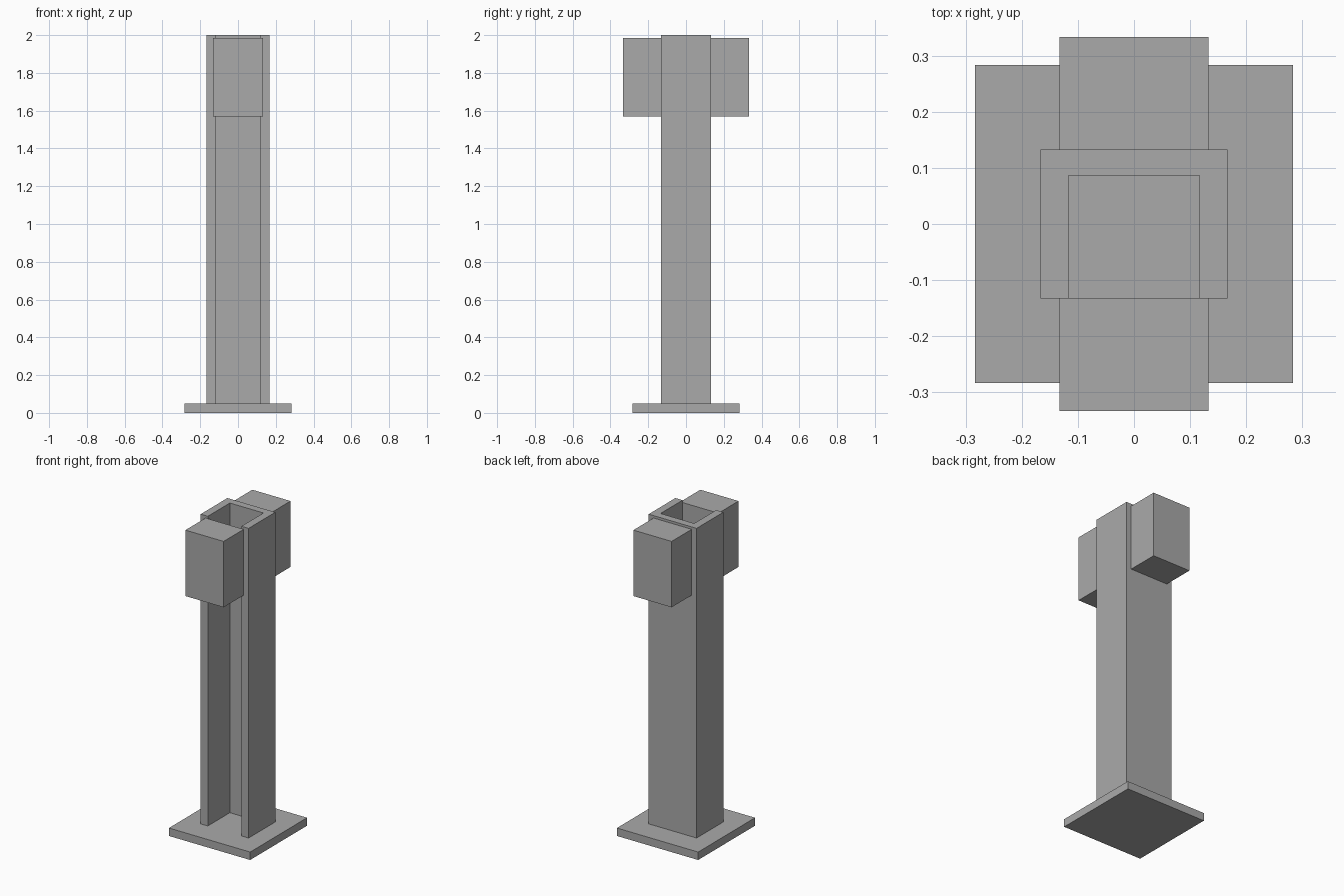
import bpy
import bmesh

# Remove the default object
cube = bpy.data.objects.get("Cube")
if cube:
    bpy.data.objects.remove(cube, do_unlink=True)

# Single flat material
GREY = (0.4, 0.4, 0.4, 1)
grey = bpy.data.materials.new("plain grey")
grey.use_nodes = True
grey.diffuse_color = GREY
grey.node_tree.nodes["Principled BSDF"].inputs["Base Color"].default_value = GREY


def prism(name, outline, bottom, top):
    """Extrude a plan outline upwards into a solid."""
    bm = bmesh.new()
    face = bm.faces.new([bm.verts.new((x, y, bottom)) for x, y in outline])
    grown = bmesh.ops.extrude_face_region(bm, geom=[face])["geom"]
    verts = [g for g in grown if isinstance(g, bmesh.types.BMVert)]
    bmesh.ops.translate(bm, verts=verts, vec=(0, 0, top - bottom))
    bmesh.ops.recalc_face_normals(bm, faces=bm.faces)
    mesh = bpy.data.meshes.new(name)
    bm.to_mesh(mesh)
    bm.free()
    mesh.materials.append(grey)
    obj = bpy.data.objects.new(name, mesh)
    bpy.context.collection.objects.link(obj)
    return obj


def rectangle(half_x, y0, y1):
    return [(-half_x, y0), (half_x, y0), (half_x, y1), (-half_x, y1)]


# Square foot plate
BASE_TOP = 0.05
prism("base_plate", rectangle(0.283, -0.283, 0.283), 0, BASE_TOP)

# Column: a channel open towards the front
OUT_X, IN_X, DEPTH, IN_Y = 0.167, 0.117, 0.133, 0.086
half = [(IN_X, IN_Y), (IN_X, -DEPTH), (OUT_X, -DEPTH), (OUT_X, DEPTH)]
channel = half + [(-x, y) for x, y in reversed(half)]
prism("channel_column", channel, BASE_TOP, 2)

# Matching boxes on the front and back of the column head
for name, y0, y1 in (("front_box", -0.333, -DEPTH), ("back_box", DEPTH, 0.333)):
    prism(name, rectangle(0.133, y0, y1), 1.57, 1.985)
